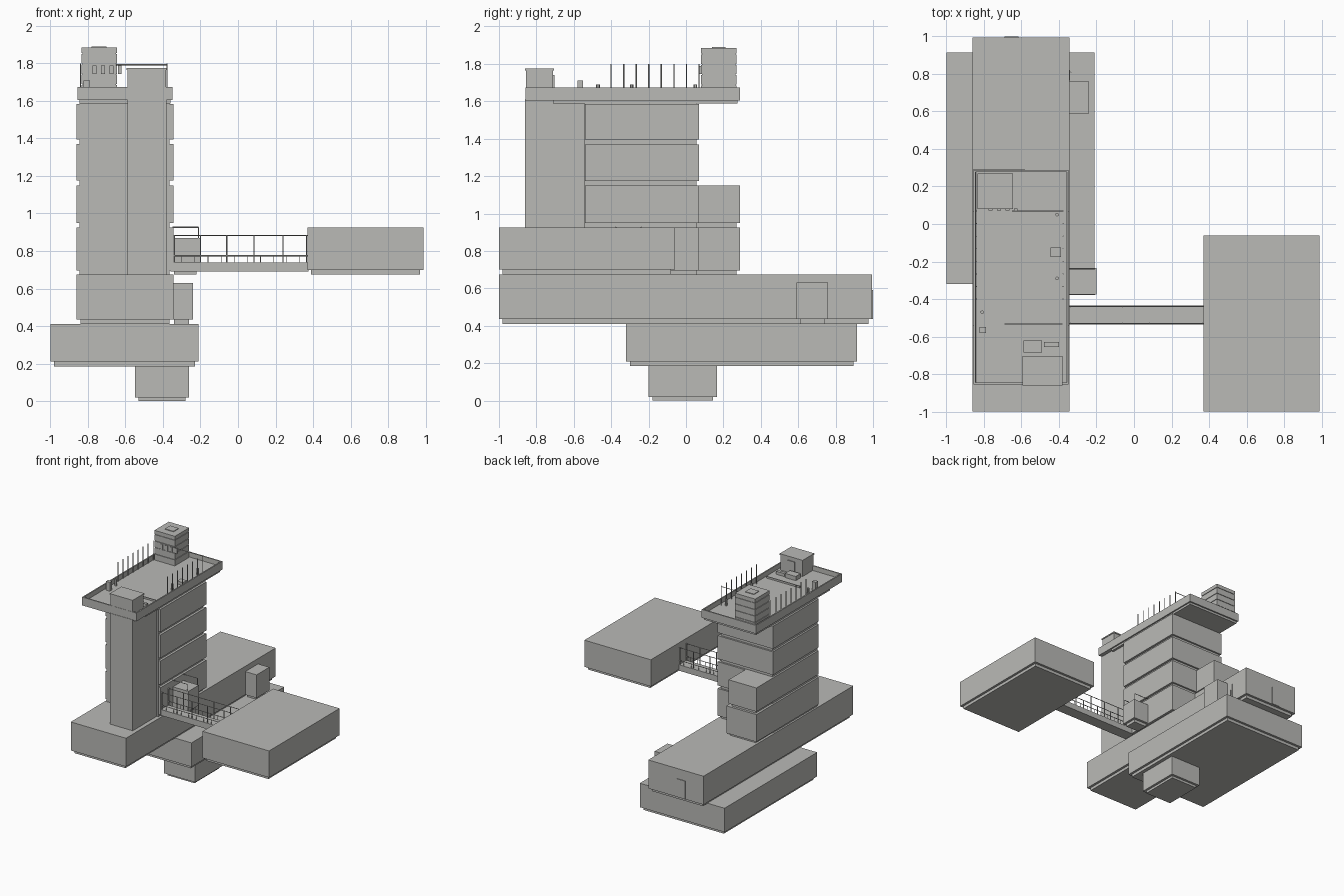
import bpy
import bmesh
from mathutils import Matrix, Vector

default_cube = bpy.data.objects.get("Cube")
if default_cube:
    bpy.data.objects.remove(default_cube, do_unlink=True)

# Single concrete colour
concrete_colour = (0.49, 0.49, 0.47, 1)
concrete = bpy.data.materials.new("concrete_grey")
concrete.use_nodes = True
concrete.diffuse_color = concrete_colour
concrete.node_tree.nodes["Principled BSDF"].inputs["Base Color"].default_value = concrete_colour


def finish(mesh_builder, name):
    """Turn a bmesh into a named concrete object."""
    mesh = bpy.data.meshes.new(name)
    mesh_builder.to_mesh(mesh)
    mesh_builder.free()
    mesh.materials.append(concrete)
    part = bpy.data.objects.new(name, mesh)
    bpy.context.collection.objects.link(part)


def block(name, x, y, z, parapet=0, depth=0):
    """Box from (low, high) ranges; a parapet sinks the top face inside a rim."""
    builder = bmesh.new()
    size = Vector((x[1] - x[0], y[1] - y[0], z[1] - z[0]))
    centre = Vector((x[0] + x[1], y[0] + y[1], z[0] + z[1])) / 2
    placement = Matrix.Translation(centre) @ Matrix.Diagonal(size).to_4x4()
    bmesh.ops.create_cube(builder, size=1, matrix=placement)
    if parapet:
        builder.normal_update()
        roof = max(builder.faces, key=lambda face: face.calc_center_median().z)
        bmesh.ops.inset_region(builder, faces=[roof], thickness=parapet)
        bmesh.ops.inset_region(builder, faces=[roof], thickness=0.001, depth=-depth)
    finish(builder, name)


def footed_block(name, x, y, z, inset=0.02, foot=0.025):
    """Block standing on a slightly recessed shadow-gap foot."""
    block(name, x, y, z)
    block(name + "_foot", (x[0] + inset, x[1] - inset),
          (y[0] + inset, y[1] - inset), (z[0] - foot, z[0]))


def rod(name, start, end, radius=0.003):
    """Thin round bar between two points."""
    start, end = Vector(start), Vector(end)
    direction = end - start
    turn = direction.to_track_quat("Z", "Y").to_matrix().to_4x4()
    builder = bmesh.new()
    bmesh.ops.create_cone(builder, cap_ends=True, segments=6, radius1=radius, radius2=radius,
                          depth=direction.length,
                          matrix=Matrix.Translation((start + end) / 2) @ turn)
    finish(builder, name)


# Stacked lower volumes
footed_block("base_pier", (-0.55, -0.26), (-0.2, 0.165), (0.02, 0.2), foot=0.02)
footed_block("lower_wing", (-1, -0.21), (-0.32, 0.915), (0.21, 0.412))
footed_block("long_wing", (-0.86, -0.345), (-1, 0.995), (0.435, 0.675))
footed_block("side_porch", (-0.36, -0.24), (0.59, 0.76), (0.435, 0.63))

# Doors of the long wing
block("rear_door", (-0.69, -0.615), (0.99, 1), (0.437, 0.59))
block("porch_door", (-0.35, -0.34), (0.765, 0.82), (0.437, 0.6))
rod("porch_door_handle", (-0.337, 0.81, 0.49), (-0.337, 0.81, 0.54))

# Tower: a recessed core with projecting storeys
tower_x = (-0.86, -0.345)
tower_y = (-0.54, 0.07)
block("tower_core", (-0.845, -0.365), (-0.542, 0.055), (0.67, 1.61))
storeys = {"first": (0.695, 0.925), "second": (0.95, 1.15),
           "third": (1.175, 1.37), "fourth": (1.395, 1.585)}
for storey, heights in storeys.items():
    block(storey + "_storey", tower_x, tower_y, heights)

# Rear projections of the two lower storeys
for storey, inner_side in (("first", -0.58), ("second", -0.6)):
    footed_block(storey + "_storey_rear_bay", (tower_x[0], inner_side), (0.03, 0.29), storeys[storey])

# Front lift shaft rising past the roof
block("lift_shaft", (-0.59, -0.38), (-0.86, -0.53), (0.67, 1.61))
block("lift_head", (-0.59, -0.385), (-0.855, -0.71), (1.6, 1.765))
block("lift_head_cap", (-0.595, -0.38), (-0.86, -0.705), (1.765, 1.775))
block("lift_head_door", (-0.52, -0.45), (-0.71, -0.703), (1.64, 1.74))

# Overhanging roof terrace
block("roof_soffit", (-0.845, -0.36), (-0.71, 0.275), (1.587, 1.605))
block("roof_terrace", (-0.855, -0.348), (-0.857, 0.288), (1.605, 1.675), parapet=0.015, depth=0.04)

# Roof hut in banded courses
hut_x, hut_y = (-0.835, -0.645), (0.08, 0.27)
block("roof_hut_core", (-0.83, -0.65), (0.085, 0.265), (1.63, 1.88))
for bottom in (1.635, 1.69, 1.745, 1.8, 1.855):
    top = min(bottom + 0.05, 1.885)
    block("roof_hut_course", hut_x, hut_y, (bottom, top))
block("roof_hut_hatch", (-0.78, -0.7), (0.14, 0.21), (1.88, 1.89))
for index in range(4):
    left = -0.775 + index * 0.045
    block("roof_hut_window", (left, left + 0.02), (0.072, 0.082), (1.745, 1.79))

# Terrace posts down both sides, tied across the back
for index in range(8):
    along = -0.4 + index * 0.067
    for side in (-0.84, -0.378):
        rod("terrace_post", (side, along, 1.635), (side, along, 1.8))
rod("terrace_cross_rail", (-0.65, 0.07, 1.793), (-0.378, 0.07, 1.793))

# Roof equipment
equipment = {
    "roof_vent": ((-0.825, -0.79), (-0.58, -0.55), 1.71),
    "roof_skylight": ((-0.445, -0.39), (-0.175, -0.125), 1.66),
    "roof_cabinet": ((-0.59, -0.49), (-0.685, -0.62), 1.67),
    "roof_step": ((-0.48, -0.4), (-0.655, -0.63), 1.66),
    "roof_kerb": ((-0.69, -0.38), (-0.537, -0.53), 1.65),
}
for name, (x, y, top) in equipment.items():
    block(name, x, y, (1.63, top))
for x, y in ((-0.41, 0.05), (-0.41, -0.29), (-0.81, -0.47)):
    rod("roof_pipe", (x, y, 1.63), (x, y, 1.69), radius=0.01)

# Detached pavilion on the left
footed_block("pavilion", (0.37, 0.99), (-1, -0.06), (0.7, 0.925))

# Footbridge with railings on both edges
bridge_x = (-0.36, 0.375)
block("bridge_deck", bridge_x, (-0.535, -0.435), (0.69, 0.74))
for side in (-0.53, -0.44):
    for height in (0.775, 0.883):
        rod("bridge_rail", (bridge_x[0], side, height), (bridge_x[1], side, height))
    for x in (-0.34, -0.2, -0.06, 0.085, 0.24, 0.365):
        rod("bridge_post", (x, side, 0.73), (x, side, 0.883), radius=0.004)
    for index in range(10):
        x = -0.3 + index * 0.07
        rod("bridge_baluster", (x, side, 0.73), (x, side, 0.775), radius=0.002)

# Entrance annex beside the bridge
footed_block("entrance_annex", (-0.36, -0.2), (-0.375, -0.235), (0.7, 0.87))
for y in (-0.375, -0.24):
    rod("annex_rail", (-0.35, y, 0.927), (-0.21, y, 0.927))
    rod("annex_rail_post", (-0.21, y, 0.87), (-0.21, y, 0.927))
